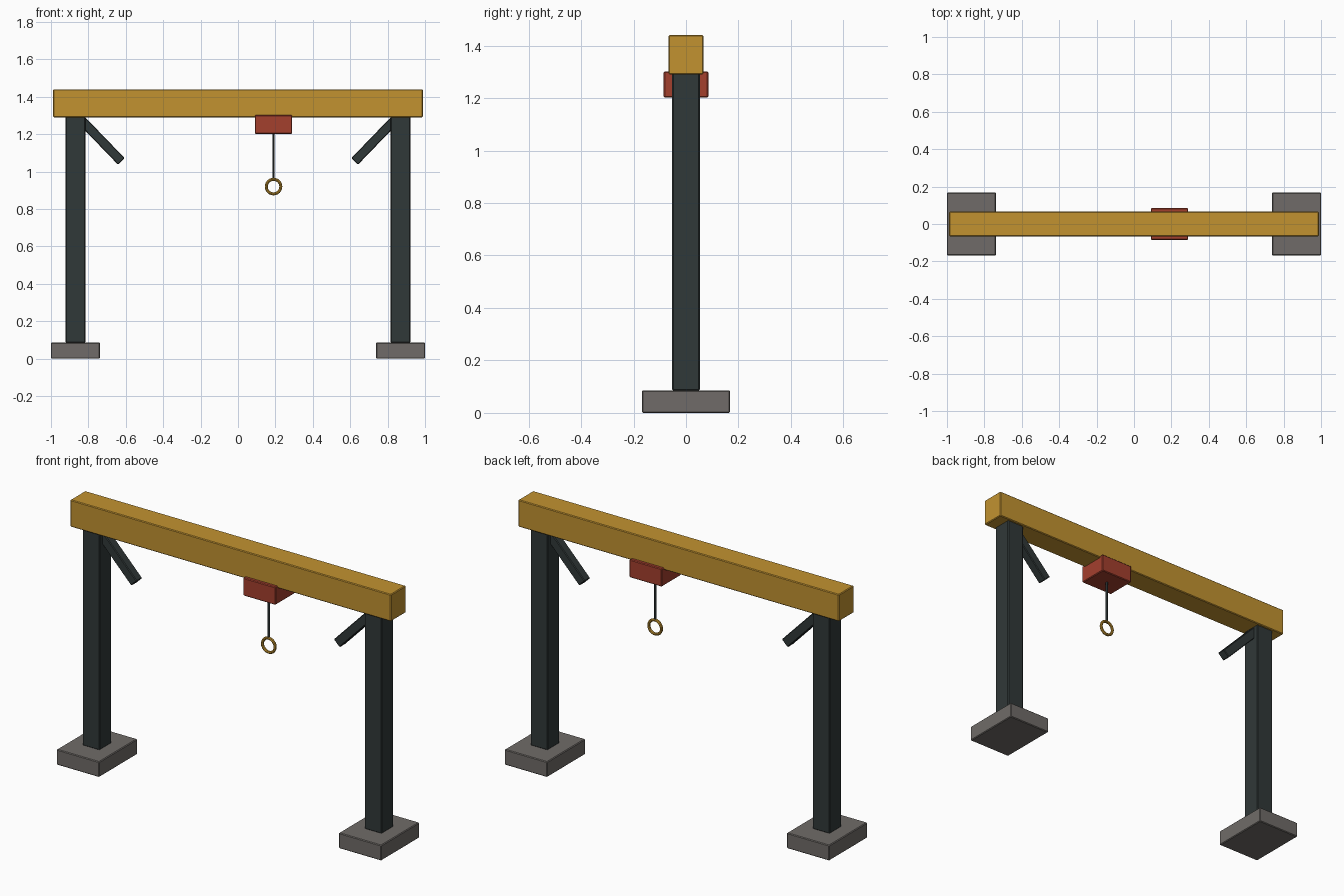
import bpy
import math

default = bpy.data.objects.get("Cube")
if default:
    bpy.data.objects.remove(default, do_unlink=True)


def make_material(name, rgb):
    mat = bpy.data.materials.new(name)
    mat.use_nodes = True
    colour = (*rgb, 1)
    mat.diffuse_color = colour
    mat.node_tree.nodes["Principled BSDF"].inputs["Base Color"].default_value = colour
    return mat


yellow = make_material("yellow paint", (0.54, 0.29, 0.03))
steel = make_material("dark steel", (0.03, 0.04, 0.04))
red = make_material("red paint", (0.37, 0.05, 0.027))
concrete = make_material("concrete", (0.16, 0.148, 0.138))


def finish(name, mat):
    obj = bpy.context.object
    obj.name = name
    obj.data.materials.append(mat)
    return obj


def add_box(name, centre, size, mat, tilt=0, bevel=0.004):
    """Box of the given full size, tilted about y, with softened edges."""
    bpy.ops.mesh.primitive_cube_add(size=1, location=centre)
    obj = finish(name, mat)
    obj.scale = size
    bpy.ops.object.transform_apply(location=False, rotation=False, scale=True)
    obj.rotation_euler.y = tilt
    mod = obj.modifiers.new("Soft edges", "BEVEL")
    mod.width = bevel
    mod.segments = 1
    return obj


# Overhead beam
add_box("beam", (0, 0, 1.365), (1.976, 0.132, 0.15), yellow)

# Feet, posts and diagonal braces, mirrored on both sides
for side, sign in (("left", 1), ("right", -1)):
    add_box(f"{side}_foot", (sign * 0.869, 0, 0.043), (0.262, 0.336, 0.086), concrete)
    add_box(f"{side}_post", (sign * 0.869, 0, 0.69), (0.105, 0.105, 1.21), steel)
    add_box(f"{side}_brace", (sign * 0.735, 0, 1.17), (0.05, 0.05, 0.32), steel,
            tilt=sign * math.radians(44))

# Hoist trolley
hoist_x = 0.19
add_box("trolley", (hoist_x, 0, 1.252), (0.2, 0.17, 0.1), red)

# Cable
bpy.ops.mesh.primitive_cylinder_add(vertices=12, radius=0.006, depth=0.25,
                                    location=(hoist_x, 0, 1.085))
finish("cable", steel)
bpy.ops.object.shade_smooth_by_angle()

# Lifting ring
bpy.ops.mesh.primitive_torus_add(major_radius=0.039, minor_radius=0.008,
                                 major_segments=24, minor_segments=8,
                                 location=(hoist_x, 0, 0.92),
                                 rotation=(math.pi / 2, 0, 0))
finish("lifting_ring", yellow)
bpy.ops.object.shade_smooth_by_angle()
